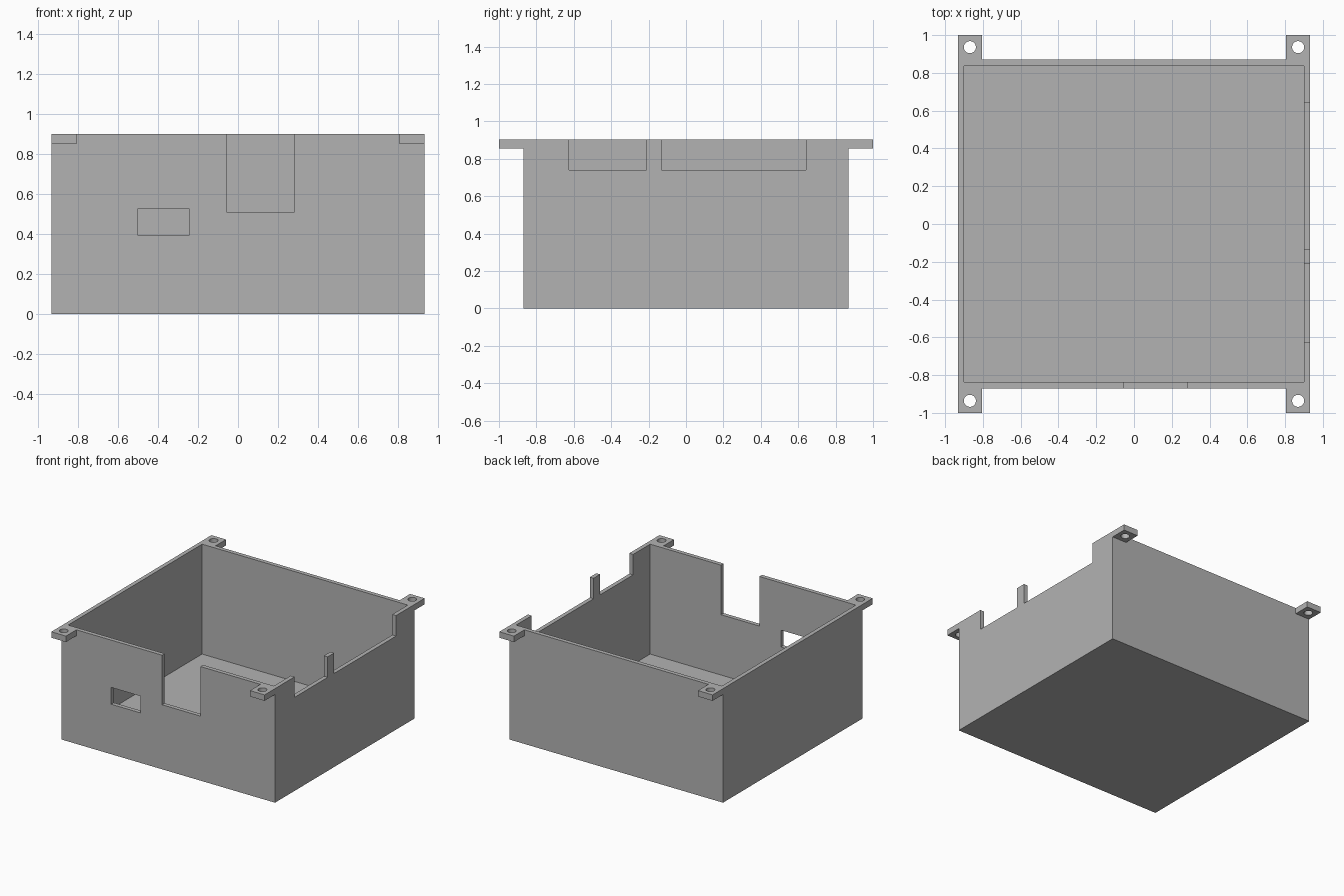
import bpy

if "Cube" in bpy.data.objects:
    bpy.data.objects.remove(bpy.data.objects["Cube"])

W, D, H = 0.933, 0.87, 0.902   # half width, half depth, height
T = 0.033                      # wall thickness

grey = bpy.data.materials.new("case grey")
grey.diffuse_color = (0.45, 0.45, 0.45, 1)
grey.use_nodes = True
grey.node_tree.nodes["Principled BSDF"].inputs["Base Color"].default_value = grey.diffuse_color


def box(name, x0, x1, y0, y1, z0, z1):
    bpy.ops.mesh.primitive_cube_add(
        size=1, location=((x0 + x1) / 2, (y0 + y1) / 2, (z0 + z1) / 2))
    ob = bpy.context.object
    ob.name = name
    ob.scale = (x1 - x0, y1 - y0, z1 - z0)
    bpy.ops.object.transform_apply(location=True, rotation=False, scale=True)
    return ob


def combine(target, other, operation):
    mod = target.modifiers.new(operation.lower(), 'BOOLEAN')
    mod.operation = operation
    mod.solver = 'EXACT'
    mod.object = other
    bpy.context.view_layer.objects.active = target
    bpy.ops.object.modifier_apply(modifier=mod.name)
    bpy.data.objects.remove(other, do_unlink=True)


# Open box with a thin floor and walls
case = box("enclosure", -W, W, -D, D, 0, H)
combine(case, box("cavity", -W + T, W - T, -D + T, D - T, T, H + 0.2), 'DIFFERENCE')

# Mounting ears at the four top corners, each with a screw hole
for sx in (-1, 1):
    for sy in (-1, 1):
        xs = sorted((sx * 0.805, sx * W))
        ys = sorted((sy * (D - T / 2), sy * 1.0))
        combine(case, box("mounting_ear", *xs, *ys, H - 0.047, H), 'UNION')
        bpy.ops.mesh.primitive_cylinder_add(
            vertices=32, radius=0.032, depth=0.3, location=(sx * 0.869, sy * 0.936, H))
        combine(case, bpy.context.object, 'DIFFERENCE')

# Front connector notch and window
combine(case, box("front_notch", -0.055, 0.28, -D - 0.1, -D + 0.1, 0.51, H + 0.1), 'DIFFERENCE')
combine(case, box("front_window", -0.5, -0.245, -D - 0.1, -D + 0.1, 0.395, 0.528), 'DIFFERENCE')

# Two shallow notches in the right wall, leaving a narrow post between them
for y0, y1 in ((-0.625, -0.212), (-0.132, 0.642)):
    combine(case, box("side_notch", W - 0.1, W + 0.1, y0, y1, 0.74, H + 0.1), 'DIFFERENCE')

case.data.materials.clear()
case.data.materials.append(grey)
for p in case.data.polygons:
    p.material_index = 0
bpy.ops.object.select_all(action='DESELECT')
case.select_set(True)
bpy.context.view_layer.objects.active = case
bpy.ops.object.shade_smooth_by_angle()
